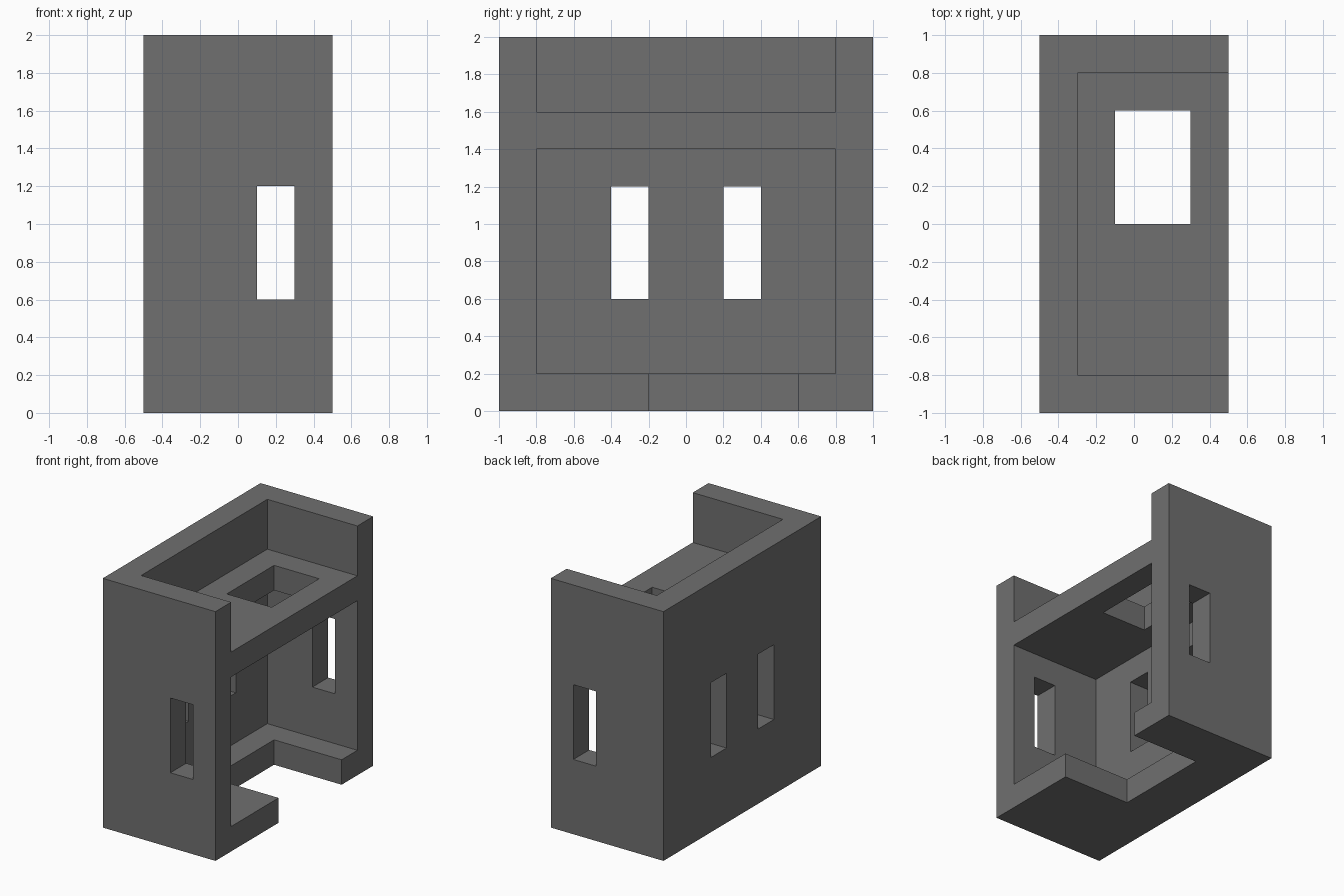
import bpy

if "Cube" in bpy.data.objects:
    bpy.data.objects.remove(bpy.data.objects["Cube"])

grey = bpy.data.materials.new("plain_grey")
grey.diffuse_color = (0.16, 0.16, 0.16, 1)
grey.use_nodes = True
grey.node_tree.nodes["Principled BSDF"].inputs["Base Color"].default_value = grey.diffuse_color


def box(name, x, y, z):
    """Axis-aligned box from (min, max) pairs."""
    spans = (x, y, z)
    bpy.ops.mesh.primitive_cube_add(size=1, location=[(a + b) / 2 for a, b in spans])
    obj = bpy.context.object
    obj.name = name
    obj.scale = [b - a for a, b in spans]
    bpy.ops.object.transform_apply(location=True, rotation=False, scale=True)
    return obj


def cut(target, name, x, y, z):
    """Subtract a box from the target and remove the cutter."""
    cutter = box(name, x, y, z)
    cutter.hide_render = True
    mod = target.modifiers.new(name, 'BOOLEAN')
    mod.operation = 'DIFFERENCE'
    mod.solver = 'EXACT'
    mod.object = cutter
    bpy.context.view_layer.objects.active = target
    bpy.ops.object.modifier_apply(modifier=name)
    bpy.data.objects.remove(cutter)


# Solid building block
house = box("building_shell", (-0.5, 0.5), (-1, 1), (0, 2))
house.data.materials.append(grey)

# Rooms open to the +x side: lower storey and roof terrace
cut(house, "lower_room", (-0.3, 0.6), (-0.8, 0.8), (0.2, 1.4))
cut(house, "roof_terrace", (-0.3, 0.6), (-0.8, 0.8), (1.6, 2.1))

# Notch in the ground floor and hatch in the upper floor
cut(house, "floor_notch", (-0.1, 0.6), (-0.2, 0.6), (-0.1, 0.3))
cut(house, "ceiling_hatch", (-0.1, 0.3), (0, 0.6), (1.3, 1.7))

# Windows: one in each end wall, two in the long wall
cut(house, "end_windows", (0.1, 0.3), (-1.1, 1.1), (0.6, 1.2))
for y in (-0.3, 0.3):
    cut(house, "long_wall_window", (-0.6, -0.2), (y - 0.1, y + 0.1), (0.6, 1.2))
